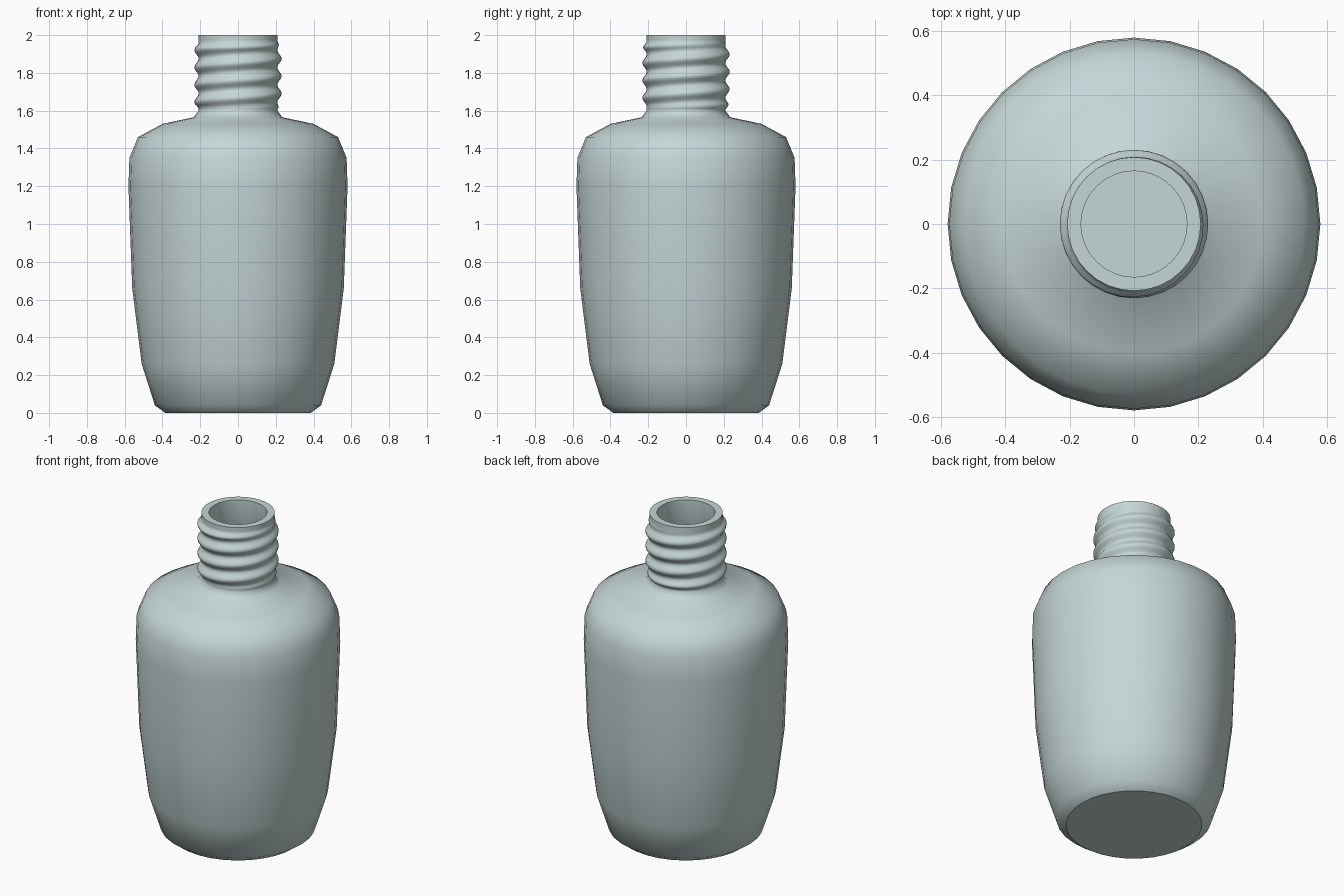
import bpy, bmesh, math

cube = bpy.data.objects.get("Cube")
if cube:
    bpy.data.objects.remove(cube, do_unlink=True)

SEGMENTS = 32
TAU = 2 * math.pi
PITCH = 0.092
NECK_R, BORE_R = 0.208, 0.165
NECK_LOW, NECK_TOP = 1.60, 2.0
THREAD_ROWS = 48

glass = bpy.data.materials.new("pale grey green glass")
glass.use_nodes = True
colour = (0.56, 0.67, 0.67, 1)
glass.diffuse_color = colour
glass.node_tree.nodes["Principled BSDF"].inputs["Base Color"].default_value = colour


def thread_radius(angle, z):
    """Neck radius with a rounded helical ridge that fades at both ends."""
    phase = TAU * (z - 1.645) / PITCH - (angle - math.pi)
    ridge = 0.5 + 0.5 * math.cos(phase)
    fade = min(1, max(0, (z - 1.605) / 0.03), max(0, (1.965 - z) / 0.03))
    return NECK_R + 0.023 * fade * ridge


def plain(radius, z):
    return lambda angle: (radius, z)


def threaded(z):
    return lambda angle: (thread_radius(angle, z), z)


# Outer body, from base to shoulder
outer = [(0.385, 0), (0.44, 0.04), (0.51, 0.26), (0.56, 0.66), (0.58, 1.20),
         (0.575, 1.35), (0.53, 1.46), (0.40, 1.53), (0.235, 1.565)]
rings = [plain(*p) for p in outer]

# Threaded neck
step = (NECK_TOP - NECK_LOW) / THREAD_ROWS
rings += [threaded(NECK_LOW + i * step) for i in range(THREAD_ROWS + 1)]

# Rim, bore and hollow inside
inner = [(BORE_R, NECK_TOP), (BORE_R, 1.55), (0.38, 1.48), (0.49, 1.42),
         (0.53, 1.33), (0.535, 1.20), (0.515, 0.66), (0.465, 0.26), (0.37, 0.05)]
rings += [plain(*p) for p in inner]

bm = bmesh.new()
loops = []
for ring in rings:
    loop = []
    for s in range(SEGMENTS):
        a = TAU * s / SEGMENTS
        r, z = ring(a)
        loop.append(bm.verts.new((r * math.cos(a), r * math.sin(a), z)))
    loops.append(loop)
for low, high in zip(loops, loops[1:]):
    for s in range(SEGMENTS):
        t = (s + 1) % SEGMENTS
        bm.faces.new((low[s], low[t], high[t], high[s]))

# Flat base outside and floor inside
bm.faces.new(loops[0][::-1])
bm.faces.new(loops[-1])
bm.normal_update()

# Smooth everywhere except around the level faces
for face in bm.faces:
    face.smooth = True
for edge in bm.edges:
    level = [abs(f.normal.z) > 0.99 for f in edge.link_faces]
    edge.smooth = len(set(level)) == 1

mesh = bpy.data.meshes.new("bottle")
bm.to_mesh(mesh)
bm.free()
mesh.materials.append(glass)
bottle = bpy.data.objects.new("bottle", mesh)
bpy.context.collection.objects.link(bottle)
